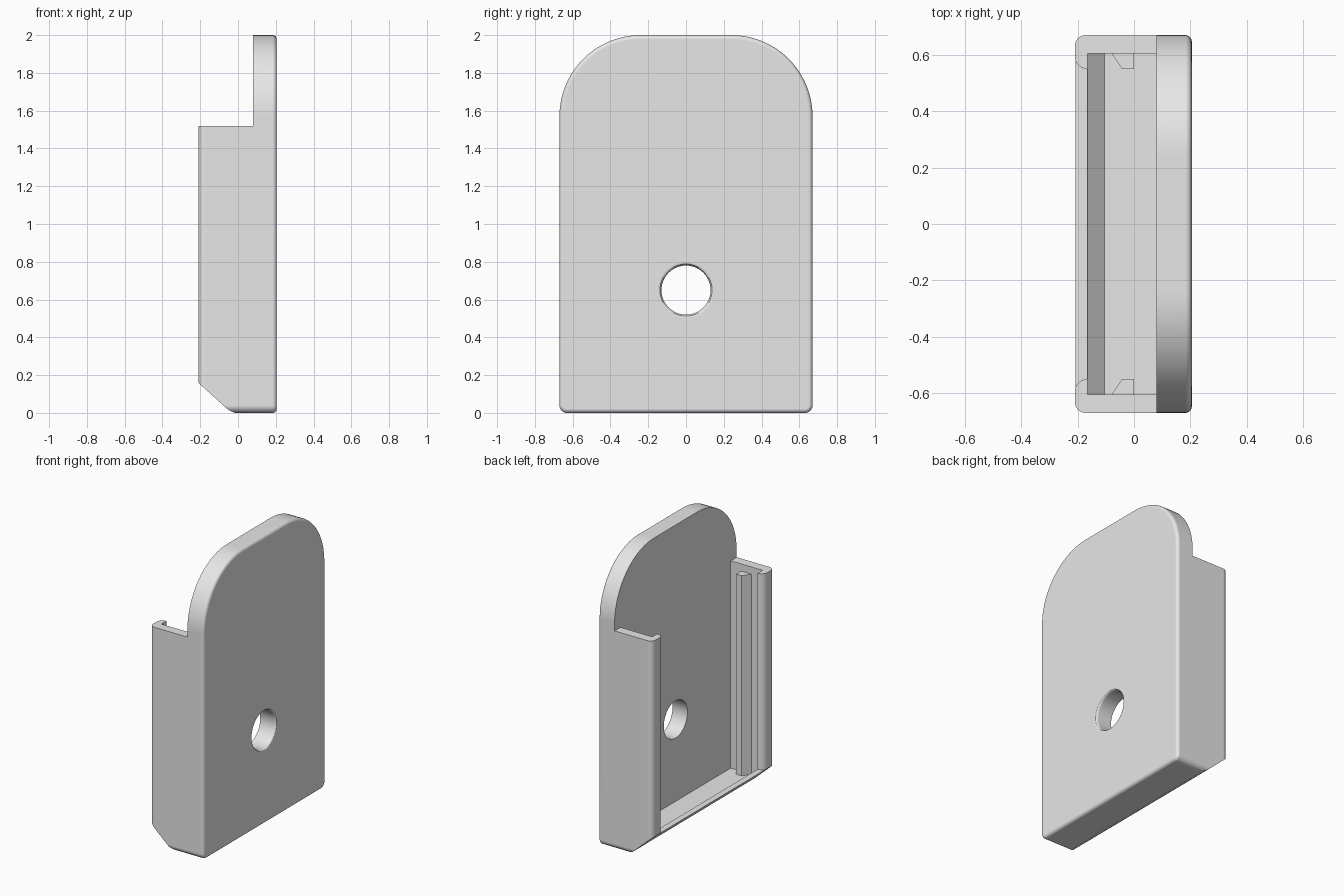
import bpy, bmesh
from math import sin, cos, radians

cube = bpy.data.objects.get("Cube")
if cube:
    bpy.data.objects.remove(cube, do_unlink=True)

grey = bpy.data.materials.new("light_grey")
grey.use_nodes = True
colour = (0.8, 0.8, 0.8, 1)
grey.diffuse_color = colour
grey.node_tree.nodes["Principled BSDF"].inputs["Base Color"].default_value = colour

HALF, TOP, FRONT, BACK = 0.67, 2.0, 0.205, -0.21
PLATE, WALL_TOP, INNER, FLOOR = 0.08, 1.52, 0.605, 0.08


def arc(cx, cy, r, a, b, steps=10):
    angles = [radians(a + (b - a) * i / steps) for i in range(steps + 1)]
    return [(cx + r * cos(t), cy + r * sin(t)) for t in angles]


def loft(name, rings, axis):
    """Skin matching 2D rings placed at levels along an axis, with end caps."""
    place = {"x": lambda u, v, w: (w, u, v),
             "y": lambda u, v, w: (u, w, v),
             "z": lambda u, v, w: (u, v, w)}[axis]
    bm = bmesh.new()
    loops = [[bm.verts.new(place(u, v, level)) for u, v in ring] for ring, level in rings]
    for lower, upper in zip(loops, loops[1:]):
        for i in range(len(lower)):
            bm.faces.new((lower[i - 1], lower[i], upper[i], upper[i - 1]))
    bm.faces.new(loops[0])
    bm.faces.new(loops[-1])
    bmesh.ops.recalc_face_normals(bm, faces=bm.faces)
    mesh = bpy.data.meshes.new(name)
    bm.to_mesh(mesh)
    bm.free()
    mesh.materials.append(grey)
    obj = bpy.data.objects.new(name, mesh)
    bpy.context.collection.objects.link(obj)
    return obj


def prism(name, points, axis, start, end):
    return loft(name, [(points, start), (points, end)], axis)


def activate(obj):
    bpy.ops.object.select_all(action="DESELECT")
    obj.select_set(True)
    bpy.context.view_layer.objects.active = obj


def cut(target, cutter):
    cutter.hide_render = True
    mod = target.modifiers.new("cut", "BOOLEAN")
    mod.operation, mod.solver, mod.object = "DIFFERENCE", "EXACT", cutter
    activate(target)
    bpy.ops.object.modifier_apply(modifier=mod.name)
    bpy.data.objects.remove(cutter, do_unlink=True)


def outline(inset):
    """Holder outline with a broad rounded top and tight bottom corners."""
    big, small = 0.43, 0.04
    y1, z1, y0 = HALF - big, TOP - big, HALF - small
    return (arc(y1, z1, big - inset, 0, 90, 20) + arc(-y1, z1, big - inset, 90, 180, 20)
            + arc(-y0, small, small - inset, 180, 270, 8)
            + arc(y0, small, small - inset, 270, 360, 8))


def rounded_rim(level, r, sign):
    return [(outline(r - r * cos(radians(a))), level - sign * (r - r * sin(radians(a))))
            for a in (0, 15, 30, 45, 60, 75, 90)]


# Solid block with rounded rims on both broad faces
body = loft("holder_body", rounded_rim(BACK, 0.038, -1)[::-1] + rounded_rim(FRONT, 0.022, 1), "x")

# Step above the side walls, leaving the tall plate
cut(body, prism("step_cutter", [(-0.4, WALL_TOP), (PLATE, WALL_TOP), (PLATE, 2.2), (-0.4, 2.2)],
                "y", -1, 1))

# Sloped lower corner with a softened lower edge
cut(body, prism("slope_cutter", [(-0.3, 0.242), (-0.06, 0.023), (-0.043, 0.011),
                                 (-0.02, 0.002), (0.0, -0.05), (-0.3, -0.05)], "y", -1, 1))

# Inner pocket
cut(body, prism("pocket_cutter", [(PLATE, FLOOR), (PLATE, 1.7), (-0.165, 1.7),
                                  (-0.165, 0.14), (-0.105, FLOOR)], "y", -INNER, INNER))

# Opening between the two rounded retaining lips
side = [(-0.12, 0.55)] + arc(-0.165, 0.595, 0.045, 270, 180) + [(-0.3, 0.595)]
cut(body, prism("opening_cutter", side + [(x, -y) for x, y in reversed(side)], "z", 0.158, 1.7))

# Round hole, eased on the outer face
hole = [(0.13, 0.0), (0.13, 0.183), (0.132, 0.192), (0.138, 0.2), (0.15, 0.205), (0.15, 0.25)]
cut(body, loft("hole_cutter", [(arc(0, 0.65, r, 0, 352.5, 47), x) for r, x in hole], "x"))

# Guide rails on the inner walls
parts = [body]
for name, s in (("back_guide_rail", 1), ("front_guide_rail", -1)):
    profile = [(-0.086, 0.615), (-0.043, 0.55), (0, 0.55), (0, 0.615)]
    parts.append(prism(name, [(x, s * y) for x, y in profile], "z", FLOOR - 0.005, 1.47))

for part in parts:
    activate(part)
    bpy.ops.object.shade_smooth_by_angle(angle=radians(27))
normals = body.modifiers.new("even_normals", "WEIGHTED_NORMAL")
normals.keep_sharp = True
